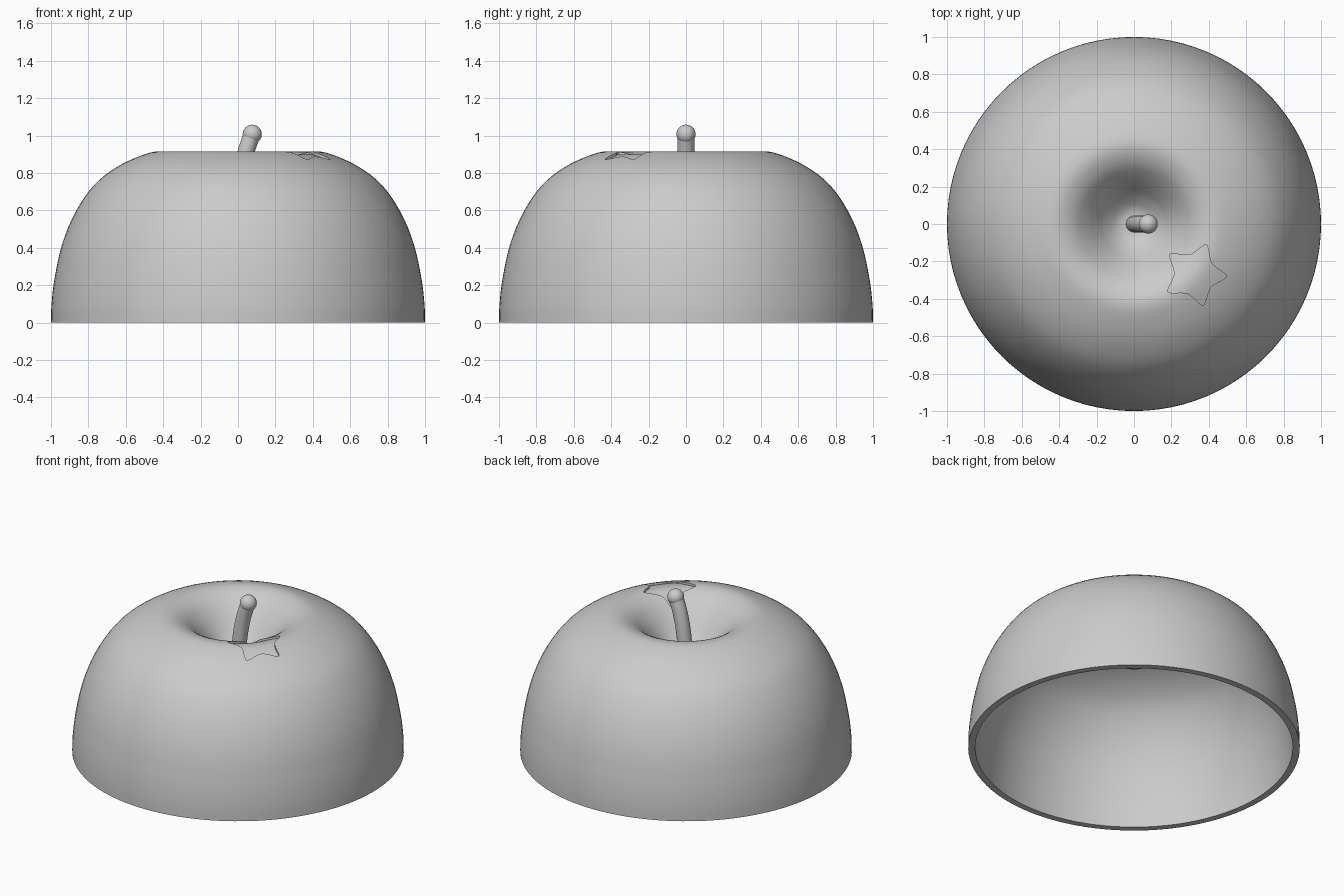
import bpy, bmesh, math
from mathutils import Vector

default = bpy.data.objects.get("Cube")
if default:
    bpy.data.objects.remove(default, do_unlink=True)

grey = bpy.data.materials.new("plain_grey")
grey.use_nodes = True
grey.diffuse_color = (0.6, 0.6, 0.6, 1)
grey.node_tree.nodes["Principled BSDF"].inputs["Base Color"].default_value = (0.6, 0.6, 0.6, 1)


def make_object(name, bm):
    bmesh.ops.recalc_face_normals(bm, faces=bm.faces)
    mesh = bpy.data.meshes.new(name)
    bm.to_mesh(mesh)
    bm.free()
    obj = bpy.data.objects.new(name, mesh)
    mesh.materials.append(grey)
    bpy.context.collection.objects.link(obj)
    return obj


def activate(obj):
    bpy.ops.object.select_all(action='DESELECT')
    obj.select_set(True)
    bpy.context.view_layer.objects.active = obj


def smooth_path(points, steps):
    """Catmull-Rom curve through the points."""
    p = [Vector(q) for q in points]
    p = [2 * p[0] - p[1]] + p + [2 * p[-1] - p[-2]]
    out = []
    for a, b, c, d in zip(p, p[1:], p[2:], p[3:]):
        for i in range(steps):
            t = i / steps
            out.append(0.5 * (2 * b + (c - a) * t + (2 * a - 5 * b + 4 * c - d) * t * t
                              + (3 * b - a - 3 * c + d) * t ** 3))
    return out + [p[-2]]


def lathe(name, profile, sides):
    bm = bmesh.new()
    verts = [bm.verts.new((r, 0, z)) for r, z in profile]
    edges = [bm.edges.new(pair) for pair in zip(verts, verts[1:])]
    bmesh.ops.spin(bm, geom=verts + edges, cent=(0, 0, 0), axis=(0, 0, 1),
                   angle=math.tau, steps=sides)
    bmesh.ops.remove_doubles(bm, verts=bm.verts, dist=0.0002)
    return make_object(name, bm)


# Hollow lid: outer profile from the dimple to the rim, then offset inwards
WALL = 0.042
outer = smooth_path([(0, 0.63), (0.08, 0.64), (0.15, 0.695), (0.2, 0.755), (0.26, 0.825),
                     (0.33, 0.885), (0.42, 0.915), (0.52, 0.892), (0.65, 0.83),
                     (0.77, 0.735), (0.87, 0.59), (0.94, 0.42), (0.98, 0.24),
                     (0.997, 0.1), (1, 0)], 4)
inner = []
for i, point in enumerate(outer):
    along = (outer[min(i + 1, len(outer) - 1)] - outer[max(i - 1, 0)]).normalized()
    inner.append(point + WALL * Vector((along.y, -along.x)))
inner[0].x = 0
inner[-1].y = 0
inner = [p if p.y == 0 else Vector((max(p.x, 0), p.y)) for p in inner]
lid = lathe("apple_lid", outer + inner[::-1], 96)


def surface_height(r):
    for a, b in zip(outer, outer[1:]):
        if a.x <= r <= b.x:
            return a.y + (b.y - a.y) * (r - a.x) / (b.x - a.x)
    return 0


# Shallow star engraving that follows the curved top
star = [Vector((rad * math.cos(ang), rad * math.sin(ang)))
        for k in range(10)
        for rad, ang in [((0.185, 0.102)[k % 2], math.radians(-3 + 36 * k))]]
for cut in (0.14, 0.25):
    star = [a.lerp(b, t) for a, b in zip(star, star[1:] + star[:1]) for t in (cut, 1 - cut)]
center, rings, depth = Vector((0.325, -0.27)), 6, 0.015


def star_ring(bm, scale, height=None):
    ring = []
    for p in star:
        q = center + p * scale
        z = height or surface_height(q.length) - depth
        ring.append(bm.verts.new((q.x, q.y, z)))
    return ring


bm = bmesh.new()
loops = [star_ring(bm, (i + 1) / rings) for i in range(rings)] + [star_ring(bm, 1, 1.0)]
for low, high in zip(loops, loops[1:]):
    for i in range(len(star)):
        j = (i + 1) % len(star)
        bm.faces.new((low[i], low[j], high[j], high[i]))
middle = bm.verts.new((*center, surface_height(center.length) - depth))
for i in range(len(star)):
    bm.faces.new((middle, loops[0][(i + 1) % len(star)], loops[0][i]))
bm.faces.new(loops[-1])
bmesh.ops.triangulate(bm, faces=bm.faces)
cutter = make_object("star_cutter", bm)
cutter.hide_render = True
engrave = lid.modifiers.new("star_engraving", 'BOOLEAN')
engrave.object = cutter
engrave.operation = 'DIFFERENCE'
engrave.solver = 'EXACT'
activate(lid)
bpy.ops.object.modifier_apply(modifier=engrave.name)
bpy.data.objects.remove(cutter, do_unlink=True)

# Curved stem: round tube swept along a leaning path
path = smooth_path([(0, 0, 0.6), (0.017, 0, 0.78), (0.043, 0, 0.91), (0.076, 0, 1.01)], 5)
bm = bmesh.new()
sides, loops = 32, []
for i, p in enumerate(path):
    along = (path[min(i + 1, len(path) - 1)] - path[max(i - 1, 0)]).normalized()
    across = Vector((along.z, 0, -along.x))
    loops.append([bm.verts.new(p + 0.045 * (across * math.cos(a) + Vector((0, math.sin(a), 0))))
                  for a in (math.tau * k / sides for k in range(sides))])
for low, high in zip(loops, loops[1:]):
    for i in range(sides):
        j = (i + 1) % sides
        bm.faces.new((low[i], low[j], high[j], high[i]))
bm.faces.new(loops[0])
bm.faces.new(loops[-1])
stem = make_object("stem", bm)

# Rounded knob on the stem
bm = bmesh.new()
bmesh.ops.create_uvsphere(bm, u_segments=32, v_segments=20, radius=0.051)
knob = make_object("stem_knob", bm)
knob.location = (0.076, 0, 1.007)

for obj in (lid, stem, knob):
    activate(obj)
    bpy.ops.object.shade_smooth_by_angle(angle=math.radians(35))
